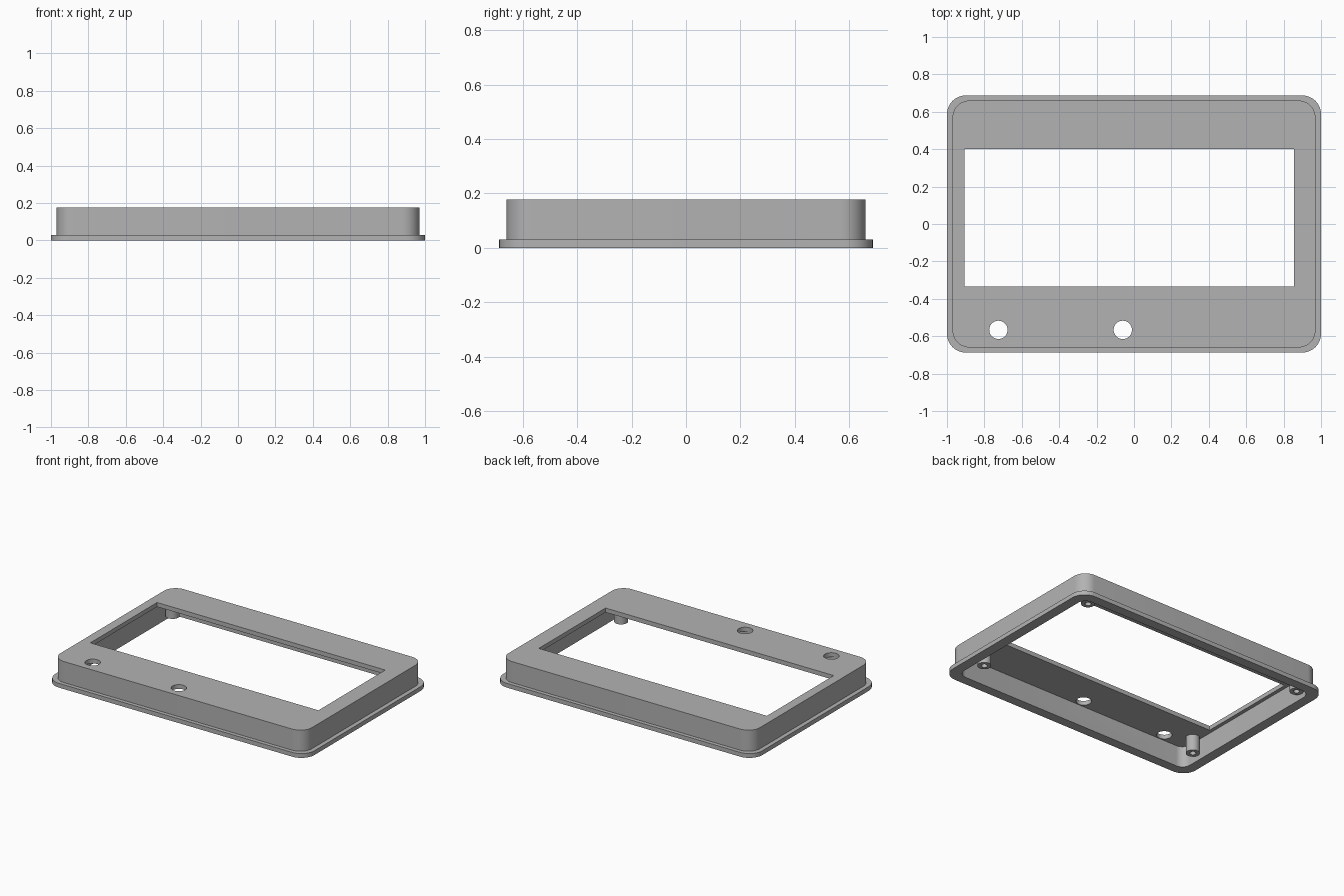
import bpy, bmesh, math
from mathutils import Matrix, Vector

cube = bpy.data.objects.get("Cube")
if cube:
    bpy.data.objects.remove(cube, do_unlink=True)

grey = bpy.data.materials.new("plain grey plastic")
grey.use_nodes = True
GREY = (0.45, 0.45, 0.45, 1)
grey.diffuse_color = GREY
grey.node_tree.nodes["Principled BSDF"].inputs["Base Color"].default_value = GREY


def finish(name, bm):
    """Turn a bmesh into a named, coloured object."""
    bmesh.ops.recalc_face_normals(bm, faces=bm.faces)
    mesh = bpy.data.meshes.new(name)
    bm.to_mesh(mesh)
    bm.free()
    mesh.materials.append(grey)
    obj = bpy.data.objects.new(name, mesh)
    bpy.context.collection.objects.link(obj)
    return obj


def slab(name, x, y, z0, z1, radius=0, center=(0, 0)):
    """Box of half sizes x and y with rounded upright corners."""
    bm = bmesh.new()
    bmesh.ops.create_cube(bm, size=1)
    for v in bm.verts:
        v.co = (center[0] + v.co.x * 2 * x, center[1] + v.co.y * 2 * y,
                z1 if v.co.z > 0 else z0)
    if radius:
        upright = [e for e in bm.edges
                   if abs(e.verts[0].co.z - e.verts[1].co.z) > 1e-4]
        bmesh.ops.bevel(bm, geom=upright, offset=radius, segments=10,
                        profile=0.5, affect='EDGES')
    return finish(name, bm)


def drill(name, x, y, radius):
    bm = bmesh.new()
    bmesh.ops.create_cone(bm, cap_ends=True, segments=40, radius1=radius,
                          radius2=radius, depth=1,
                          matrix=Matrix.Translation((x, y, 0.2)))
    return finish(name, bm)


def select_only(obj):
    bpy.ops.object.select_all(action='DESELECT')
    obj.select_set(True)
    bpy.context.view_layer.objects.active = obj


def combine(target, tool, operation):
    """Apply a boolean and discard the tool object."""
    select_only(target)
    mod = target.modifiers.new("boolean", 'BOOLEAN')
    mod.operation = operation
    mod.solver = 'EXACT'
    mod.object = tool
    bpy.ops.object.modifier_apply(modifier=mod.name)
    bpy.data.objects.remove(tool, do_unlink=True)


def smooth(obj):
    select_only(obj)
    bpy.ops.object.shade_smooth_by_angle(angle=math.radians(30))


TOP, PLATE = 0.177, 0.147       # upper surface and underside of the top plate
WINDOW = Vector((-0.025, 0.033))

# Shell with its bottom flange
cover = slab("bezel_cover", 0.97, 0.66, 0, TOP, 0.09)
combine(cover, slab("flange", 1.0, 0.687, 0, 0.03, 0.1), 'UNION')

# Hollow underside, display window and button holes
combine(cover, slab("cavity", 0.93, 0.62, -0.1, PLATE, 0.06), 'DIFFERENCE')
combine(cover, slab("window", 0.88, 0.368, -0.1, 0.4, 0, WINDOW), 'DIFFERENCE')
for x in (-0.725, -0.06):
    combine(cover, drill("button_hole", x, -0.566, 0.049), 'DIFFERENCE')
smooth(cover)

# Four hollow screw posts hanging from the top plate
for side, sx in (("right", -1), ("left", 1)):
    for end, sy in (("front", -1), ("back", 1)):
        bm = bmesh.new()
        profile = [(0.02, PLATE), (0.02, 0.034), (0.044, 0.034), (0.044, PLATE)]
        verts = [bm.verts.new((r, 0, z)) for r, z in profile]
        edges = [bm.edges.new(pair) for pair in zip(verts, verts[1:])]
        bmesh.ops.spin(bm, geom=verts + edges, cent=(0, 0, 0), axis=(0, 0, 1),
                       angle=math.tau, steps=32, use_merge=True)
        bmesh.ops.remove_doubles(bm, verts=bm.verts, dist=1e-5)
        post = finish(f"{end}_{side}_screw_post", bm)
        post.location = (WINDOW.x + sx * 0.86, WINDOW.y + sy * 0.51, 0)
        smooth(post)
